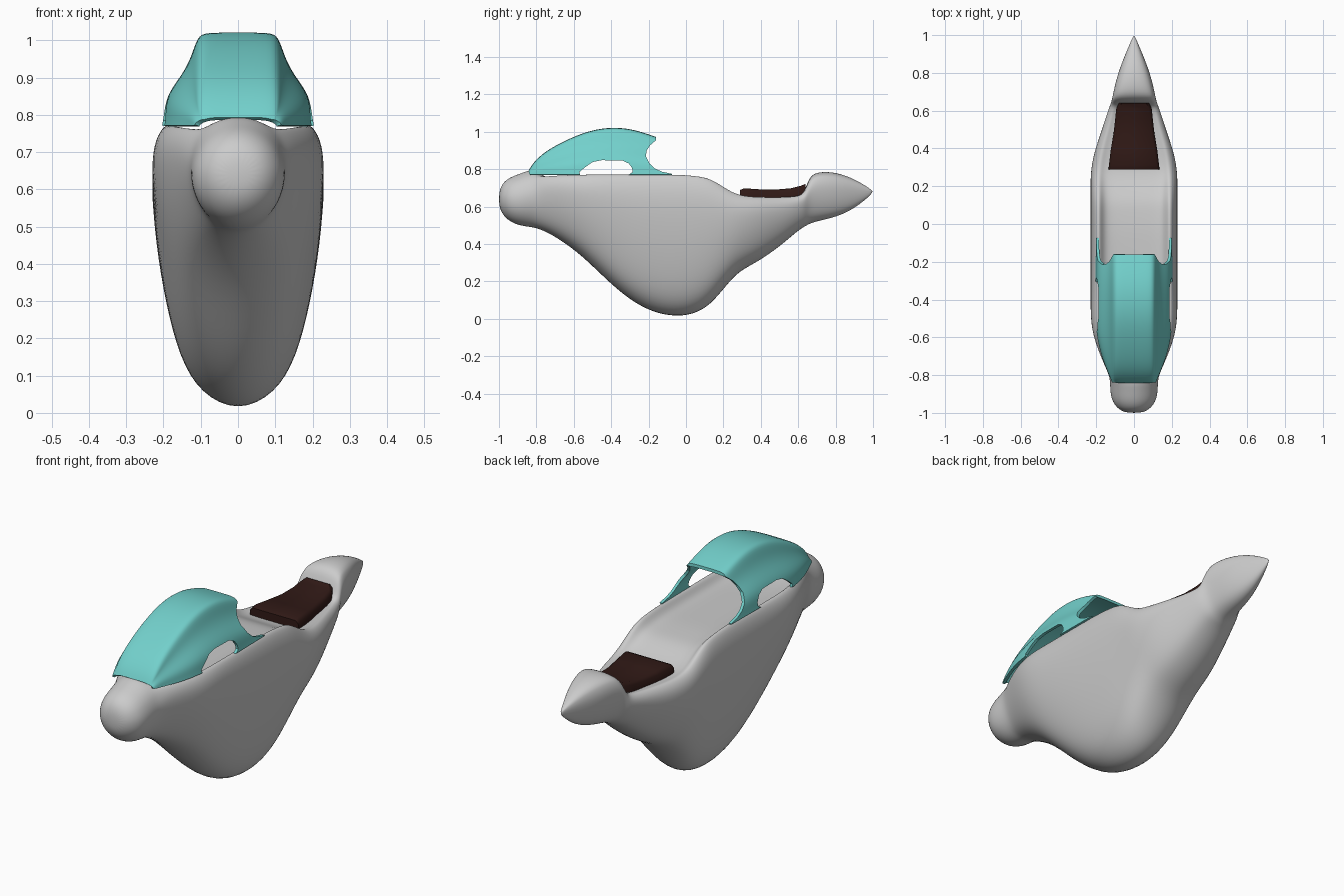
import bpy, bmesh
from math import cos, sin, radians

if "Cube" in bpy.data.objects:
    bpy.data.objects.remove(bpy.data.objects["Cube"])


def make_object(name, verts, faces, color=None):
    bm = bmesh.new()
    vs = [bm.verts.new(v) for v in verts]
    for f in faces:
        bm.faces.new([vs[i] for i in f])
    bmesh.ops.recalc_face_normals(bm, faces=bm.faces)
    me = bpy.data.meshes.new(name)
    bm.to_mesh(me)
    bm.free()
    ob = bpy.data.objects.new(name, me)
    bpy.context.collection.objects.link(ob)
    if color:
        mat = bpy.data.materials.new(name + "_paint")
        mat.diffuse_color = (*color, 1)
        mat.use_nodes = True
        mat.node_tree.nodes["Principled BSDF"].inputs["Base Color"].default_value = mat.diffuse_color
        me.materials.append(mat)
    return ob


def loft(name, rings, closed, color=None):
    """Skin a list of rings; closed rings also get end caps."""
    n = len(rings[0])
    faces = []
    for i in range(len(rings) - 1):
        for j in range(n if closed else n - 1):
            k = (j + 1) % n
            faces.append((i * n + j, i * n + k, (i + 1) * n + k, (i + 1) * n + j))
    if closed:
        faces += [tuple(range(n)), tuple(range((len(rings) - 1) * n, len(rings) * n))]
    return make_object(name, [v for r in rings for v in r], faces, color)


def smooth(ob, angle=40):
    bpy.ops.object.select_all(action='DESELECT')
    ob.select_set(True)
    bpy.context.view_layer.objects.active = ob
    for m in list(ob.modifiers):
        bpy.ops.object.modifier_apply(modifier=m.name)
    bpy.ops.object.shade_smooth_by_angle(angle=radians(angle))


def subdivide(ob, levels=2):
    m = ob.modifiers.new("subdivision", 'SUBSURF')
    m.levels = m.render_levels = levels


# Hull: y, bottom z, top z, half width, trough depth, roundness
HULL = [
    (-1.0, .61, .67, .035, 0, 1), (-.985, .56, .725, .08, 0, 1),
    (-.94, .515, .76, .118, 0, 1), (-.88, .495, .78, .128, 0, 1),
    (-.82, .487, .805, .128, 0, .9), (-.78, .475, .785, .143, .02, .4),
    (-.7, .435, .775, .18, .04, .1), (-.56, .335, .775, .233, .05, 0),
    (-.4, .17, .775, .234, .05, 0), (-.27, .065, .775, .234, .05, 0),
    (-.15, .01, .775, .234, .05, 0), (-.04, -.004, .775, .234, .05, 0),
    (.05, .012, .768, .234, .05, 0), (.13, .06, .755, .234, .045, 0),
    (.21, .16, .70, .234, .03, 0), (.28, .245, .66, .233, .015, 0),
    (.38, .295, .655, .215, .012, .05), (.5, .38, .655, .172, .01, .1),
    (.6, .47, .658, .14, .008, .1), (.635, .49, .68, .126, 0, .2),
    (.66, .505, .765, .118, 0, .3), (.71, .52, .788, .108, 0, .4),
    (.8, .54, .785, .086, 0, .5), (.9, .585, .75, .046, 0, .5),
    (1.0, .672, .686, .003, 0, .5),
]
RIM = [(0, 1), (.4, 1), (.66, .9), (.76, .1), (.84, 0)]      # trough: u, depth share
SIDE = [(.95, .93), (1, .80), (.94, .58), (.83, .38), (.67, .19), (.43, .065), (0, 0)]
ANGLES = [90, 72, 55, 42, 30, 15, 0, -18, -36, -54, -72, -90]


def mirrored(half):
    """Mirror a top-to-bottom half section whose ends lie on x = 0."""
    return half + [(-x, y, z) for x, y, z in half[-2:0:-1]]


rings = []
for y, zb, zt, w, d, k in HULL:
    h = zt - zb
    body = [(u * w, zt - d * s) for u, s in RIM] + [(u * w, zb + v * h) for u, v in SIDE]
    half = []
    for (x, z), a in zip(body, ANGLES):
        rx, rz = w * cos(radians(a)), zb + h / 2 + h / 2 * sin(radians(a))
        half.append((max(0, x + (rx - x) * k), y, z + (rz - z) * k))
    rings.append(mirrored(half))
hull = loft("hull", rings, True)
subdivide(hull)
smooth(hull, 60)

# Windscreen: y, roof z, roof half width, base half width
CANOPY = [
    (-.835, .79, .09, .11), (-.815, .825, .098, .118), (-.77, .872, .1, .137),
    (-.7, .918, .1, .165), (-.6, .967, .1, .19), (-.5, 1.003, .1, .196),
    (-.4, 1.017, .1, .197), (-.3, 1.01, .1, .197), (-.2, .98, .1, .196),
    (-.12, .95, .1, .195), (-.04, .92, .1, .193),
]
PANEL = [(.2, .74), (.45, .55), (.88, .33), (.95, .12), (1, 0)]  # outward, height share
rings = []
for y, zt, a, b in CANOPY:
    half = [(0, y, zt), (a * .85, y, zt), (a * 1.03, y, zt - .008)]
    half += [(a + (b - a) * s, y, .77 + (zt - .77) * v) for s, v in PANEL]
    rings.append([(-x, yy, z) for x, yy, z in half[:0:-1]] + half)
canopy = loft("windscreen", rings, False, (.17, .63, .6))
subdivide(canopy)
solid = canopy.modifiers.new("thickness", 'SOLIDIFY')
solid.thickness = .014
solid.offset = 0


# Side window opening and swept rear edge, cut right through
def prism(name, outline):
    n = len(outline)
    verts = [(x, y, z) for x in (-.5, .5) for y, z in outline]
    faces = [tuple(range(n)), tuple(range(n, 2 * n))]
    faces += [(i, (i + 1) % n, n + (i + 1) % n, n + i) for i in range(n)]
    ob = make_object(name, verts, faces)
    ob.hide_render = True
    return ob


window = [(-.57, .785), (-.54, .81), (-.5, .838), (-.45, .848), (-.34, .847), (-.305, .83),
          (-.288, .805), (-.285, .785), (-.31, .768), (-.4, .75), (-.53, .75), (-.565, .765)]
rear = [(-.16, .955), (-.17, 1.1), (.2, 1.1), (.2, .7), (-.075, .7), (-.075, .775),
        (-.13, .787), (-.165, .803), (-.195, .83), (-.215, .87), (-.21, .9), (-.192, .928)]
cutters = [prism("window_cutter", window), prism("rear_cutter", rear)]
for c in cutters:
    m = canopy.modifiers.new(c.name, 'BOOLEAN')
    m.operation, m.solver, m.object = 'DIFFERENCE', 'EXACT', c
smooth(canopy, 40)
for c in cutters:
    bpy.data.objects.remove(c)

# Seat pad: y, half width, bottom z, top z
SEAT = [(.288, .135, .645, .688), (.31, .133, .64, .698), (.4, .122, .635, .692),
        (.48, .108, .635, .691), (.56, .099, .635, .698), (.61, .094, .64, .71),
        (.64, .08, .655, .722)]
rings = [[(-w, y, b), (w, y, b), (w, y, t - .015), (w - .015, y, t),
          (-w + .015, y, t), (-w, y, t - .015)] for y, w, b, t in SEAT]
seat = loft("seat", rings, True, (.03, .01, .008))
smooth(seat, 50)
